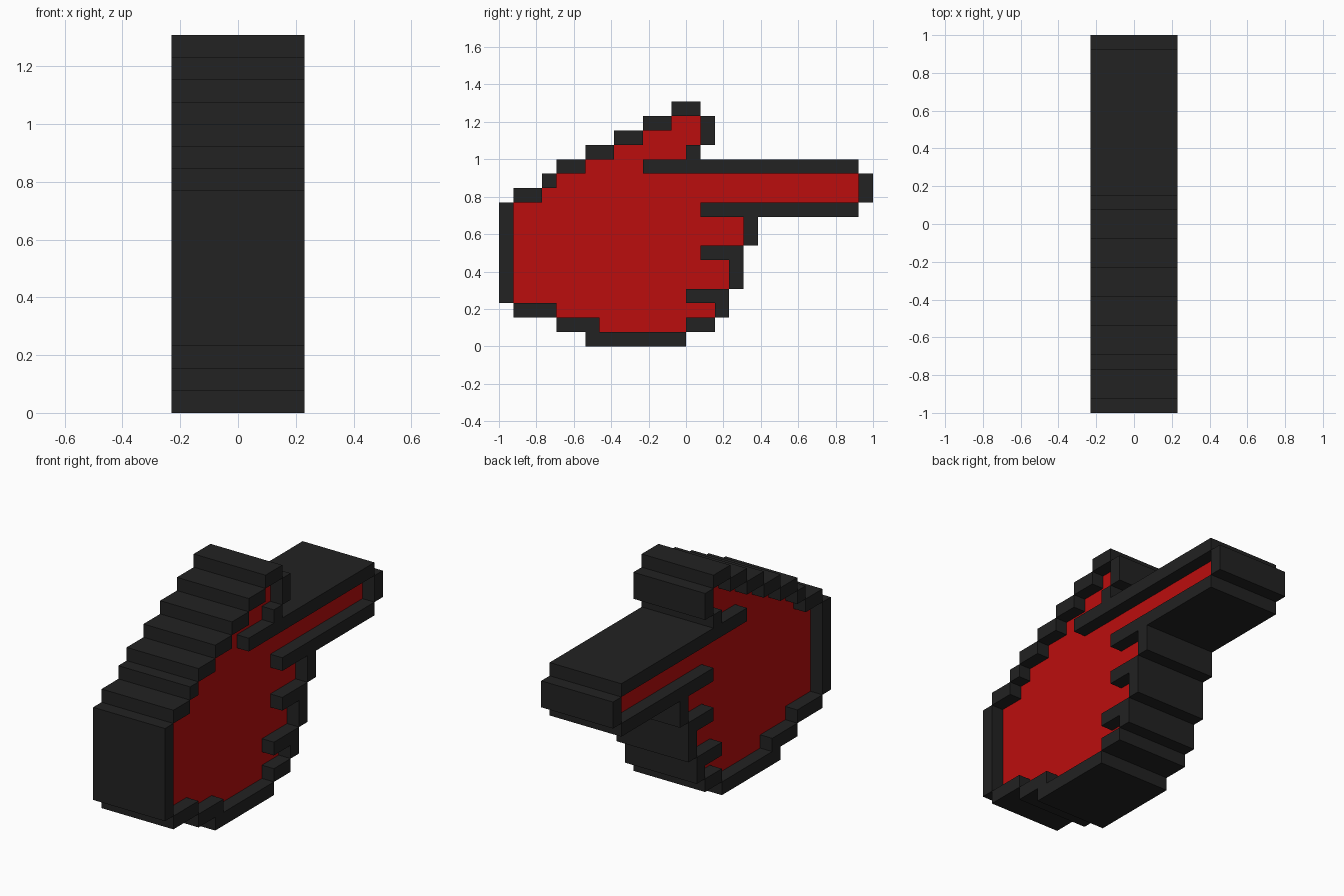
import bpy
import bmesh
from mathutils import Vector

if "Cube" in bpy.data.objects:
    bpy.data.objects.remove(bpy.data.objects["Cube"], do_unlink=True)

PIXEL = 1 / 13

# Side profile of the pointing hand, top row first: # = rim, o = recessed fill
PROFILE = [
    "............##............",
    "..........##oo#...........",
    "........##oooo#...........",
    "......##ooooo#............",
    "....##oooo###############.",
    "...#ooooooooooooooooooooo#",
    ".##oooooooooooooooooooooo#",
    "#ooooooooooooo###########.",
    "#oooooooooooooooo#........",
    "#oooooooooooooooo#........",
    "#ooooooooooooo###.........",
    "#ooooooooooooooo#.........",
    "#ooooooooooooooo#.........",
    "#oooooooooooo###..........",
    ".###ooooooooooo#..........",
    "....###oooooo##...........",
    "......#######.............",
]
HALF_WIDTH = {"#": 3, "o": 2}   # in pixels either side of the centre


def make_material(name, colour):
    mat = bpy.data.materials.new(name)
    mat.use_nodes = True
    mat.diffuse_color = colour
    mat.node_tree.nodes["Principled BSDF"].inputs["Base Color"].default_value = colour
    return mat


# Fill a grid of small cubes from the profile
cells = {}
for row, line in enumerate(reversed(PROFILE)):
    for col, mark in enumerate(line):
        if mark in HALF_WIDTH:
            half = HALF_WIDTH[mark]
            for layer in range(-half, half):
                cells[(layer, col, row)] = mark


def add_exposed_faces(bm, cell):
    """Add a square on every side of the cube that touches open air."""
    for axis in range(3):
        for side in (0, 1):
            neighbour = list(cell)
            neighbour[axis] += 2 * side - 1
            if tuple(neighbour) in cells:
                continue
            u, v = (axis + 1) % 3, (axis + 2) % 3
            corners = []
            for du, dv in ((0, 0), (1, 0), (1, 1), (0, 1)):
                p = Vector(cell)
                p[axis] += side
                p[u] += du
                p[v] += dv
                p.y -= len(PROFILE[0]) / 2
                corners.append(bm.verts.new(p * PIXEL))
            bm.faces.new(corners if side else corners[::-1])


def build_part(name, mark, material):
    bm = bmesh.new()
    for cell, kind in cells.items():
        if kind == mark:
            add_exposed_faces(bm, cell)
    bmesh.ops.remove_doubles(bm, verts=bm.verts, dist=PIXEL / 100)
    mesh = bpy.data.meshes.new(name)
    bm.to_mesh(mesh)
    bm.free()
    mesh.materials.append(material)
    bpy.context.collection.objects.link(bpy.data.objects.new(name, mesh))


# Dark raised rim, finger creases and edges
build_part("hand_outline", "#", make_material("charcoal", (0.016, 0.016, 0.016, 1)))
# Red recessed palm, thumb and fingers
build_part("hand_fill", "o", make_material("red", (0.5, 0.004, 0.004, 1)))
